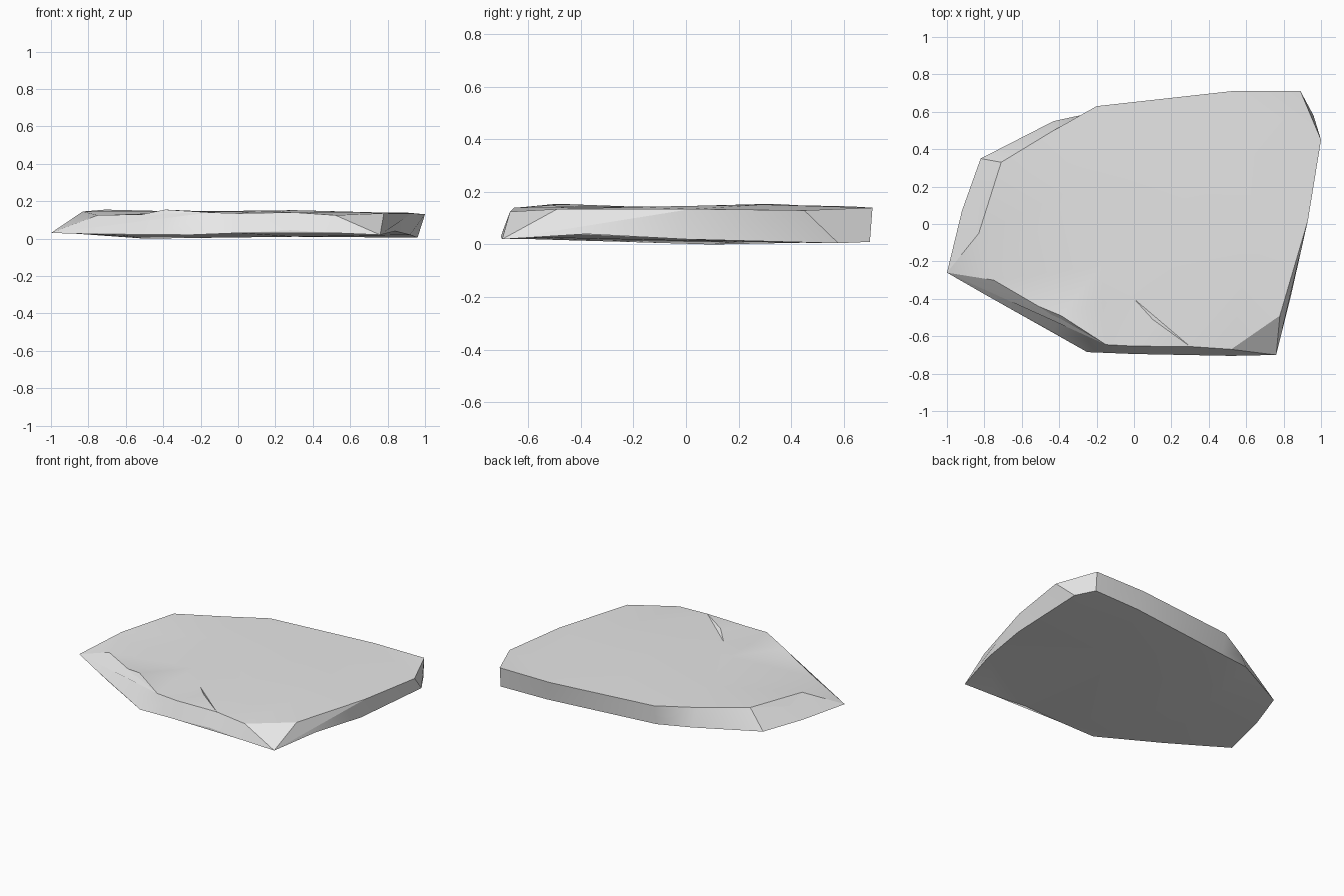
import bpy
import bmesh
from mathutils import Vector
from mathutils.geometry import delaunay_2d_cdt

cube = bpy.data.objects.get("Cube")
if cube:
    bpy.data.objects.remove(cube, do_unlink=True)

# Rim of the slab, anticlockwise from the pointed end: (upper point, lower point)
rim = [
    ((-1, -.26, .03), (-1, -.26, .03)),
    ((-.75, -.3, .125), (-.8, -.375, .025)),
    ((-.51, -.44, .13), (-.63, -.47, .02)),
    ((-.39, -.49, .155), (-.44, -.575, .02)),
    ((-.15, -.645, .14), (-.25, -.685, .02)),
    ((0, -.653, .135), (0, -.695, .03)),
    ((.3, -.655, .14), (.28, -.7, .045)),
    ((.52, -.67, .125), (.52, -.705, .03)),
    ((.76, -.7, .02), (.76, -.7, .02)),
    ((.78, -.49, .135), (.84, -.38, .04)),
    ((.93, .02, .135), (.92, 0, .02)),
    ((1, .45, .13), (.96, .58, .005)),
    ((.89, .71, .14), (.89, .7, .01)),
    ((.52, .71, .14), (.55, .69, .01)),
    ((-.2, .63, .145), (-.2, .6, .01)),
    ((-.43, .5, .145), (-.43, .55, .03)),
    ((-.71, .33, .155), (-.82, .35, .03)),
    ((-.83, -.05, .145), (-.92, .07, .03)),
]
upper_rim = [pair[0] for pair in rim]
lower_rim = [pair[1] for pair in rim]
count = len(rim)

# Gentle bumps and hollows; the first two upper points shape the crack
crack_start, crack_lip = (0, -.4, .13), (.1, -.51, .15)
upper_bumps = [crack_start, crack_lip, (-.17, -.22, .145), (-.17, -.42, .145),
               (.2, -.18, .143), (.3, .3, .152), (-.3, .2, .145), (.6, -.2, .143)]
lower_bumps = [(-.5, .1, 0), (.3, .2, .01)]


def add_surface(bm, border, bumps, creases, flip):
    """Triangulate the area inside a border, passing through the bumps."""
    points = border + bumps
    flat = [Vector(p[:2]) for p in points]
    result = delaunay_2d_cdt(flat, creases, [list(range(len(border)))], 1, 1e-5, True)
    positions, faces, sources = result[0], result[2], result[3]
    verts = [bm.verts.new((p.x, p.y, points[src[0]][2]))
             for p, src in zip(positions, sources)]
    for face in faces:
        corners = [verts[i] for i in face]
        bm.faces.new(corners[::-1] if flip else corners)


bm = bmesh.new()

# Top with its crack, and underside
lip = count + 1
crack_edges = [(count, lip), (lip, 6), (count, 6)]
add_surface(bm, upper_rim, upper_bumps, crack_edges, False)
add_surface(bm, lower_rim, lower_bumps, [], True)

# Broken sides between the two rims
top_ring = [bm.verts.new(p) for p in upper_rim]
low_ring = [bm.verts.new(p) for p in lower_rim]
for i in range(count):
    j = (i + 1) % count
    bm.faces.new((low_ring[i], low_ring[j], top_ring[j], top_ring[i]))

bmesh.ops.remove_doubles(bm, verts=bm.verts[:], dist=1e-4)
bmesh.ops.recalc_face_normals(bm, faces=bm.faces[:])
mesh = bpy.data.meshes.new("rock_slab")
bm.to_mesh(mesh)
bm.free()

# Plain stone colour
stone = bpy.data.materials.new("light_grey_stone")
stone.use_nodes = True
colour = (.8, .8, .8, 1)
stone.diffuse_color = colour
stone.node_tree.nodes["Principled BSDF"].inputs["Base Color"].default_value = colour
mesh.materials.append(stone)

slab = bpy.data.objects.new("rock_slab", mesh)
bpy.context.collection.objects.link(slab)
bpy.ops.object.select_all(action='DESELECT')
slab.select_set(True)
bpy.context.view_layer.objects.active = slab
bpy.ops.object.shade_smooth_by_angle(angle=.52)
